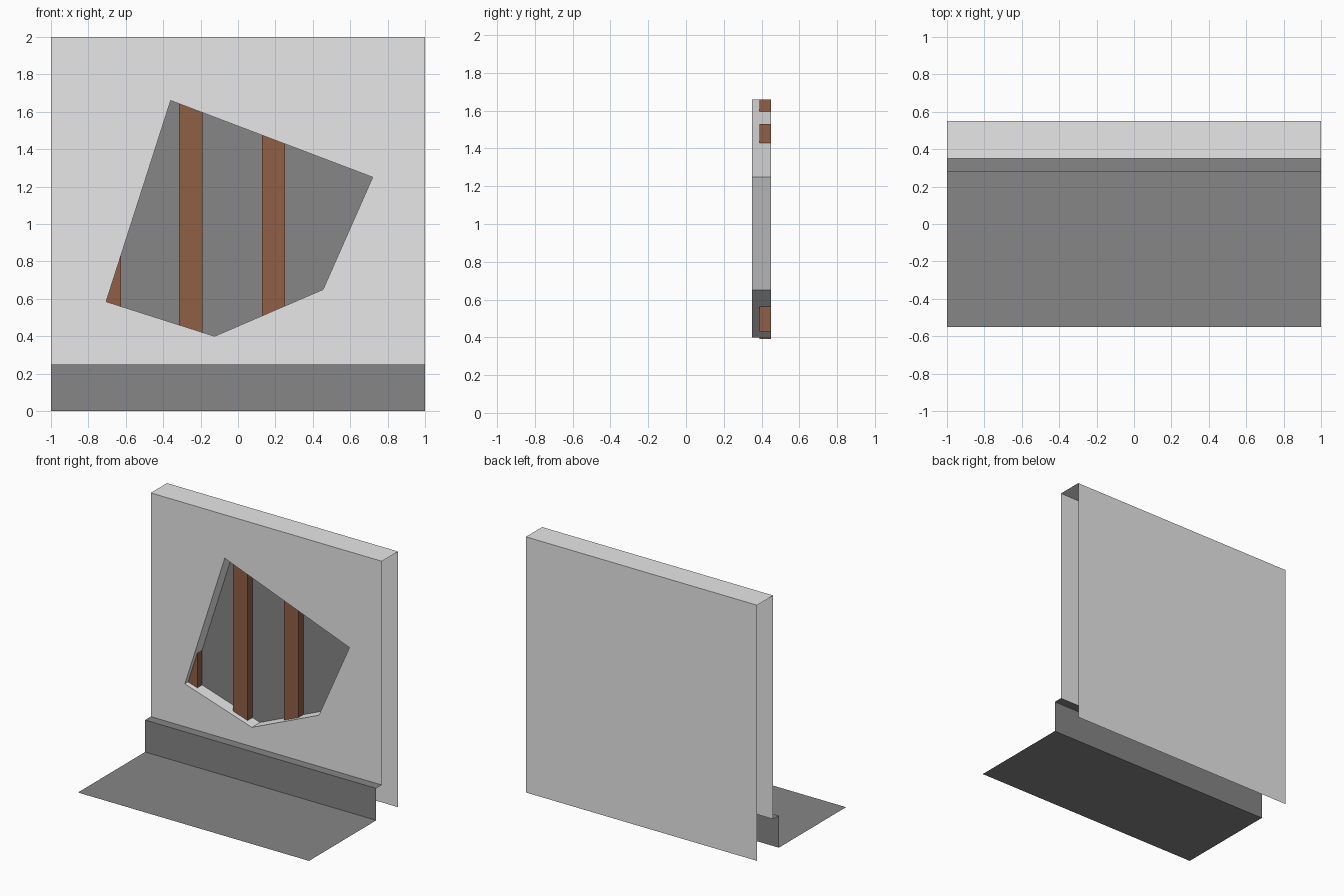
import bpy, bmesh

if "Cube" in bpy.data.objects:
    bpy.data.objects.remove(bpy.data.objects["Cube"])


def material(name, rgb):
    m = bpy.data.materials.new(name)
    m.diffuse_color = (*rgb, 1.0)
    m.use_nodes = True
    m.node_tree.nodes["Principled BSDF"].inputs["Base Color"].default_value = m.diffuse_color
    return m


PLASTER = material("light_plaster", (0.8, 0.8, 0.8))
DARK = material("dark_grey", (0.24, 0.24, 0.24))
WOOD = material("brown_wood", (0.28, 0.115, 0.062))


def finish(name, bm, mat):
    me = bpy.data.meshes.new(name)
    bm.to_mesh(me)
    bm.free()
    me.materials.append(mat)
    ob = bpy.data.objects.new(name, me)
    bpy.context.collection.objects.link(ob)
    return ob


def sheet(name, profile, mat):
    """Open sheet: a (y, z) profile swept across the full width."""
    bm = bmesh.new()
    rows = [[bm.verts.new((x, y, z)) for x in (-1, 1)] for y, z in profile]
    for a, b in zip(rows, rows[1:]):
        bm.faces.new((a[0], a[1], b[1], b[0]))
    return finish(name, bm, mat)


def box(name, x0, x1, y0, y1, z0, z1, mat):
    bm = bmesh.new()
    bmesh.ops.create_cube(bm, size=1)
    for v in bm.verts:
        v.co = ((x0 + x1) / 2 + v.co.x * (x1 - x0),
                (y0 + y1) / 2 + v.co.y * (y1 - y0),
                (z0 + z1) / 2 + v.co.z * (z1 - z0))
    return finish(name, bm, mat)


FRONT, INNER, BACK = 0.35, 0.45, 0.55
hole = [(-0.36, 1.66), (0.72, 1.25), (0.455, 0.65), (-0.125, 0.40), (-0.705, 0.585)]
border = [(-1, 0.25), (1, 0.25), (1, 2), (-1, 2)]

# Floor, skirting front and skirting ledge
sheet("floor_and_skirting", [(-0.55, 0), (0.28, 0), (0.28, 0.25), (FRONT, 0.25)], DARK)

# Wall top and back, open at the sides and bottom
sheet("wall_top_and_back", [(FRONT, 2), (BACK, 2), (BACK, 0)], PLASTER)

# Front of the wall with the broken opening
bm = bmesh.new()
edges = []
for loop in (border, hole):
    vs = [bm.verts.new((x, FRONT, z)) for x, z in loop]
    edges += [bm.edges.new((vs[i - 1], vs[i])) for i in range(len(vs))]
bmesh.ops.triangle_fill(bm, edges=edges, use_beauty=True, use_dissolve=False)
bm.normal_update()
for f in bm.faces:
    if f.normal.y > 0:
        f.normal_flip()
finish("wall_front", bm, PLASTER)

# Broken edge lining the opening
bm = bmesh.new()
rows = [[bm.verts.new((x, y, z)) for y in (FRONT, INNER)] for x, z in hole]
for i in range(len(rows)):
    a, b = rows[i - 1], rows[i]
    bm.faces.new((a[0], a[1], b[1], b[0]))
finish("opening_edge", bm, PLASTER)

# Dark backing inside the opening
bm = bmesh.new()
bm.faces.new([bm.verts.new((x, INNER, z)) for x, z in reversed(hole)])
bm.normal_update()
for f in bm.faces:
    if f.normal.y > 0:
        f.normal_flip()
finish("opening_backing", bm, DARK)

# Wooden studs behind the plaster
for i, (x, z0, z1) in enumerate([(-0.75, 0.54, 0.87), (-0.315, 0.39, 1.66), (0.127, 0.43, 1.53)]):
    box(f"stud_{i + 1}", x, x + 0.125, 0.39, INNER - 0.001, z0, z1, WOOD)
